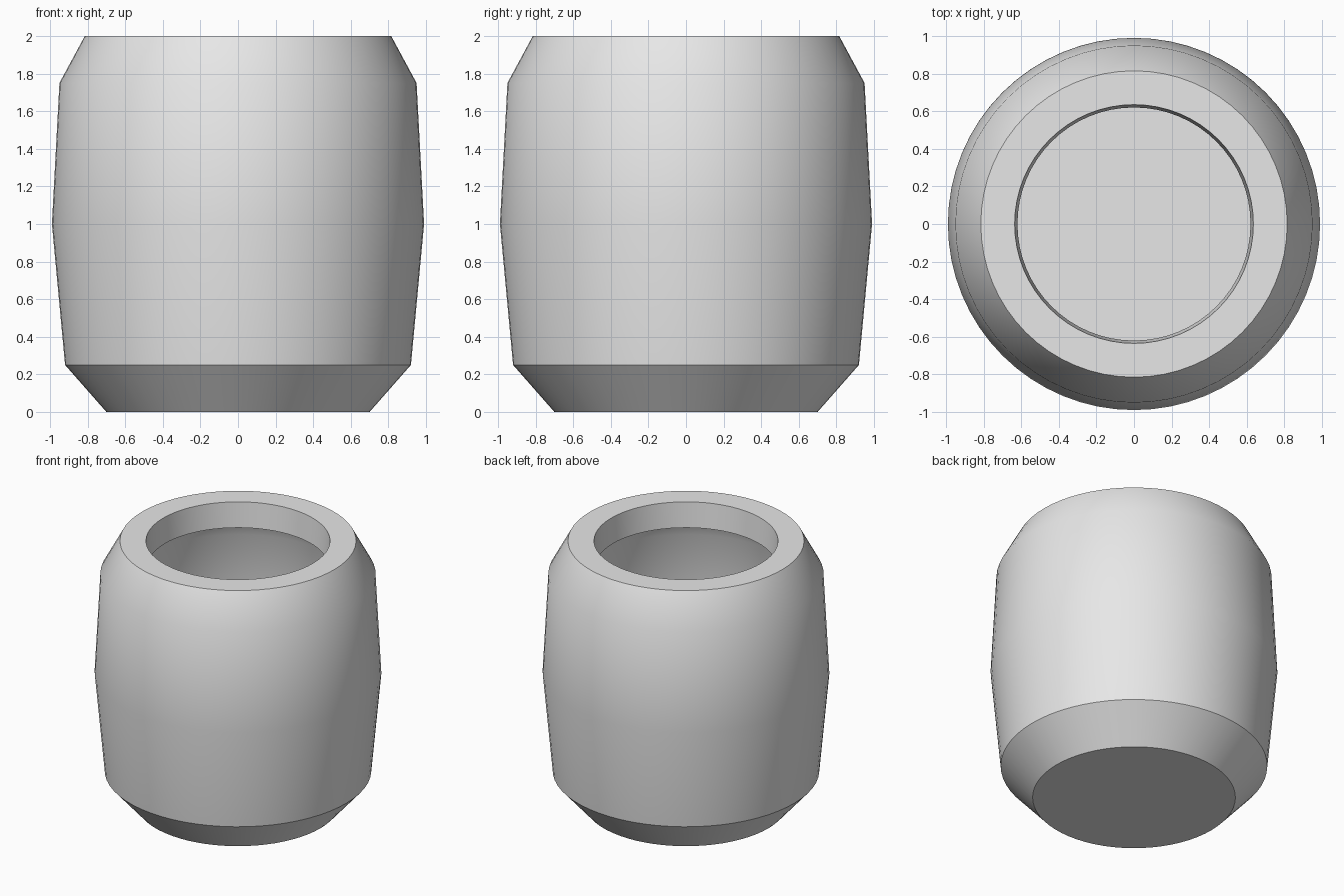
import bpy
import bmesh
import math

cube = bpy.data.objects.get("Cube")
if cube:
    bpy.data.objects.remove(cube, do_unlink=True)

# Single flat grey
grey = bpy.data.materials.new("light_grey")
grey.use_nodes = True
colour = (0.8, 0.8, 0.8, 1.0)
grey.diffuse_color = colour
grey.node_tree.nodes["Principled BSDF"].inputs["Base Color"].default_value = colour

SIDES = 64

# (radius, height) from underside, up the outside, over the rim, down the cavity
PROFILE = [
    (0.70, 0.00), (0.92, 0.25), (0.99, 1.00), (0.95, 1.75), (0.815, 2.00),
    (0.635, 2.00), (0.62, 1.81), (0.72, 1.82), (0.79, 1.68), (0.80, 1.00),
    (0.75, 0.33), (0.62, 0.18),
]


def lathe(name, profile, material):
    """Revolve a profile around z and close both ends with a flat disc."""
    bm = bmesh.new()
    rings = []
    for r, z in profile:
        rings.append([bm.verts.new((r * math.cos(a), r * math.sin(a), z))
                      for a in (2 * math.pi * i / SIDES for i in range(SIDES))])
    for low, high in zip(rings, rings[1:]):
        for i in range(SIDES):
            j = (i + 1) % SIDES
            bm.faces.new((low[i], low[j], high[j], high[i]))
    bm.faces.new(rings[0][::-1])
    bm.faces.new(rings[-1])
    bmesh.ops.recalc_face_normals(bm, faces=bm.faces)
    mesh = bpy.data.meshes.new(name)
    bm.to_mesh(mesh)
    bm.free()
    mesh.materials.append(material)
    obj = bpy.data.objects.new(name, mesh)
    bpy.context.collection.objects.link(obj)
    return obj


# Hollow barrel-shaped pot, smooth with crisp rim and base edges
pot = lathe("pot", PROFILE, grey)
bpy.ops.object.select_all(action="DESELECT")
pot.select_set(True)
bpy.context.view_layer.objects.active = pot
bpy.ops.object.shade_smooth_by_angle(angle=math.radians(30))
